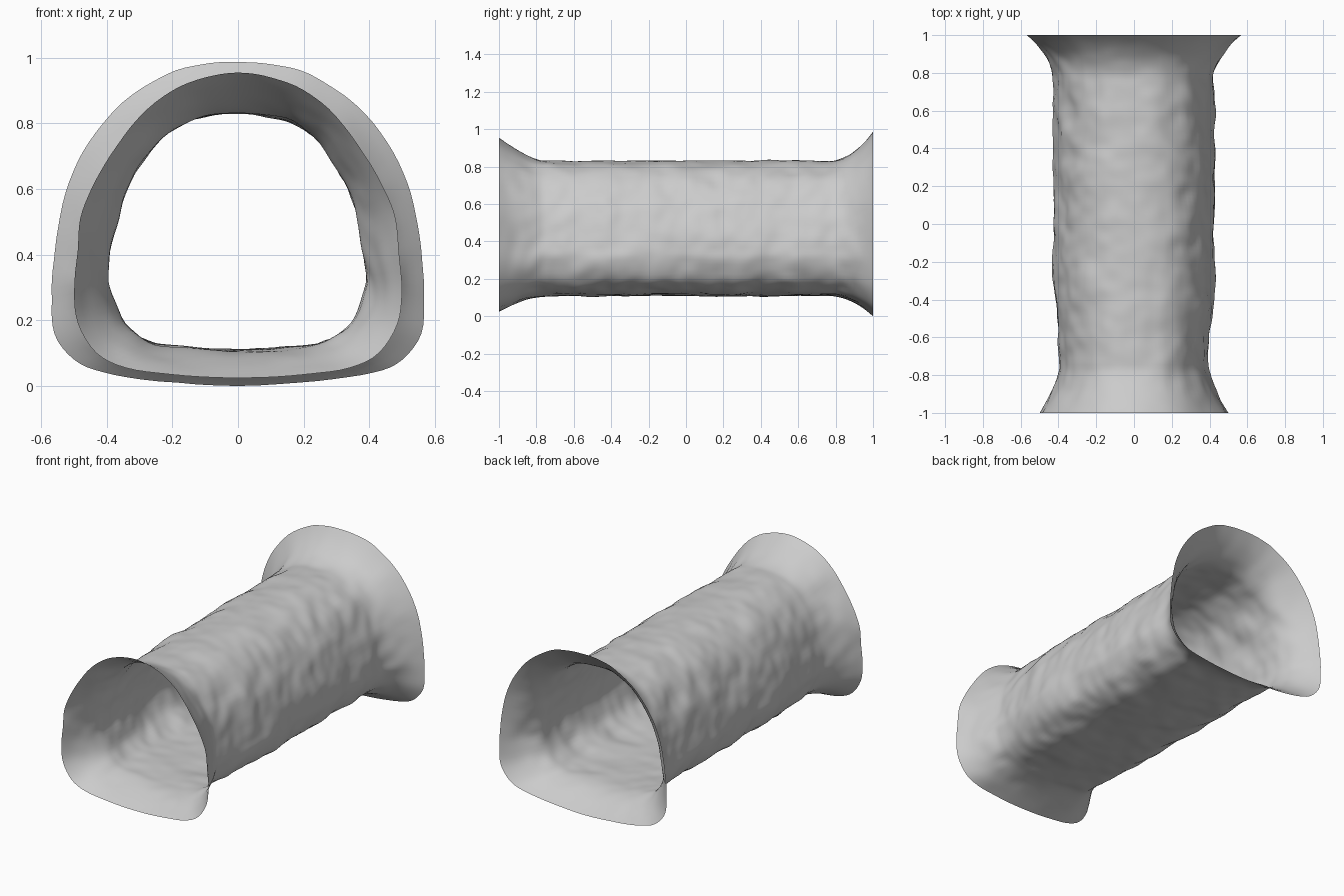
import bpy, bmesh, math
from mathutils import Vector, noise

if "Cube" in bpy.data.objects:
    bpy.data.objects.remove(bpy.data.objects["Cube"])

# Half cross-sections (x, z), bottom centre to top centre
FRONT = [(0, .025), (.2, .034), (.34, .055), (.43, .10), (.487, .19), (.50, .29), (.49, .41),
         (.48, .51), (.445, .60), (.39, .70), (.30, .82), (.20, .90), (.10, .94), (0, .955)]
BODY = [(0, .108), (.12, .113), (.23, .125), (.30, .155), (.36, .205), (.395, .30), (.393, .37),
        (.378, .46), (.352, .56), (.315, .645), (.25, .74), (.165, .80), (.085, .825), (0, .832)]
BACK = [(0, .0), (.24, .015), (.41, .04), (.50, .08), (.56, .16), (.567, .27), (.562, .38),
        (.547, .49), (.515, .62), (.455, .74), (.355, .86), (.22, .95), (.11, .98), (0, .987)]
SUB = 4
ROWS = 110


def smooth_ring(half):
    """Closed Catmull-Rom ring through the mirrored half section."""
    pts = half + [(-x, z) for x, z in half[-2:0:-1]]
    pts = [Vector(p) for p in pts]
    n, out = len(pts), []
    for i in range(n):
        a, b, c, d = (pts[(i + k) % n] for k in (-1, 0, 1, 2))
        for s in range(SUB):
            t = s / SUB
            out.append(.5 * (2 * b + (c - a) * t + (2 * a - 5 * b + 4 * c - d) * t * t
                             + (3 * b - a - 3 * c + d) * t ** 3))
    return out


front, body, back = map(smooth_ring, (FRONT, BODY, BACK))
count = len(body)
centre = Vector((0, .47))

# Tunnel: one open sheet, flared at both mouths, with rough rocky walls
bm = bmesh.new()
rings = []
for r in range(ROWS + 1):
    y = -1 + 2 * r / ROWS
    f = max(0, (-y - .76) / .24) ** 1.45
    b = max(0, (y - .77) / .23) ** 2.0
    w = min(1, max(0, (y + .72) / .45))
    widen = 1 + .075 * w * w * (3 - 2 * w)
    ring = []
    for i in range(count):
        p = Vector((body[i].x * widen, body[i].y))
        p = p.lerp(front[i], f).lerp(back[i], b)
        q = Vector((p.x, y, p.y))
        bump = .014 * noise.noise(q * 6) + .007 * noise.noise(q * 13 + Vector((5, 2, 8)))
        side = min(1, abs(p.x) / .3)
        p += (p - centre).normalized() * bump * (.45 + .55 * side) * (1 - .8 * max(f, b))
        ring.append(bm.verts.new((p.x, y, max(0, p.y))))
    rings.append(ring)
for lo, hi in zip(rings, rings[1:]):
    for i in range(count):
        j = (i + 1) % count
        bm.faces.new((lo[i], hi[i], hi[j], lo[j]))
bmesh.ops.recalc_face_normals(bm, faces=bm.faces)
# normals face outward
if sum(fc.normal.dot(fc.calc_center_median() - Vector((0, fc.calc_center_median().y, .47)))
       for fc in bm.faces) < 0:
    bmesh.ops.reverse_faces(bm, faces=bm.faces)
mesh = bpy.data.meshes.new("tunnel")
bm.to_mesh(mesh)
bm.free()
for poly in mesh.polygons:
    poly.use_smooth = True
tunnel = bpy.data.objects.new("tunnel", mesh)
bpy.context.collection.objects.link(tunnel)
